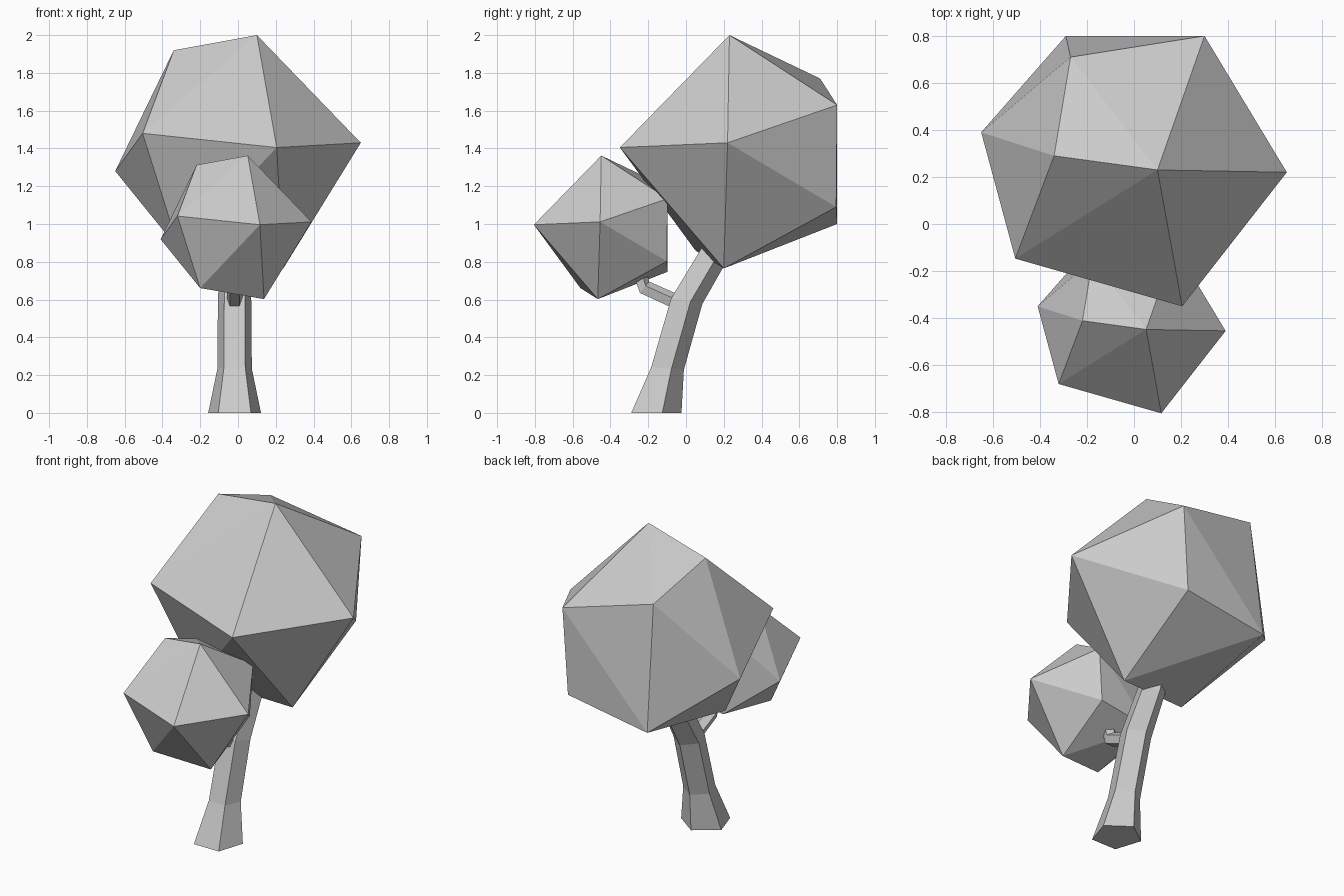
import bpy, bmesh
from math import sin, cos, radians, pi

if "Cube" in bpy.data.objects:
    bpy.data.objects.remove(bpy.data.objects["Cube"])


def finish(bm, name):
    bmesh.ops.recalc_face_normals(bm, faces=bm.faces)
    me = bpy.data.meshes.new(name)
    bm.to_mesh(me)
    bm.free()
    ob = bpy.data.objects.new(name, me)
    bpy.context.collection.objects.link(ob)
    return ob


def limb(name, rings, x=-0.018, sides=5):
    """Five-sided tube; each ring is (y, z, radius, tilt in degrees)."""
    bm = bmesh.new()
    loops = []
    for y, z, r, tilt in rings:
        t = radians(tilt)
        loop = []
        for k in range(sides):
            a = 2 * pi * k / sides
            d = r * cos(a)
            loop.append(bm.verts.new((x + r * sin(a), y + d * cos(t), z - d * sin(t))))
        loops.append(loop)
    for lo, hi in zip(loops, loops[1:]):
        for k in range(sides):
            n = (k + 1) % sides
            bm.faces.new((lo[k], lo[n], hi[n], hi[k]))
    bm.faces.new(loops[0])
    bm.faces.new(loops[-1])
    return finish(bm, name)


# Irregular twelve-point crown, shared by both leaf clumps
CROWN = [(0.10, 0.23, 2.0), (-0.34, 0.29, 1.92), (-0.27, 0.71, 1.77),
         (0.30, 0.80, 1.63), (0.65, 0.22, 1.43), (0.205, -0.35, 1.405),
         (-0.505, -0.147, 1.48), (-0.65, 0.39, 1.28), (-0.29, 0.80, 1.0),
         (0.265, 0.795, 1.09), (0.24, 0.20, 0.765), (-0.31, 0.05, 0.86)]


def crown(name, s=1.0, offset=(0, 0, 0)):
    bm = bmesh.new()
    for p in CROWN:
        bm.verts.new([s * c + o for c, o in zip(p, offset)])
    bmesh.ops.convex_hull(bm, input=bm.verts)
    return finish(bm, name)


# Leaf clumps
crown("large_crown")
crown("small_crown", 0.615, (-0.01, -0.59, 0.132))

# Leaning trunk with a flared foot
limb("trunk", [(-0.171, 0, 0.147, 0), (-0.107, 0.235, 0.096, 4),
               (-0.005, 0.593, 0.093, 10), (0.135, 0.83, 0.083, 28),
               (0.165, 0.91, 0.075, 22)])

# Side branch turning up into the small crown
limb("branch", [(-0.03, 0.575, 0.043, -66), (-0.222, 0.662, 0.043, -50),
                (-0.26, 0.78, 0.04, -15)])
